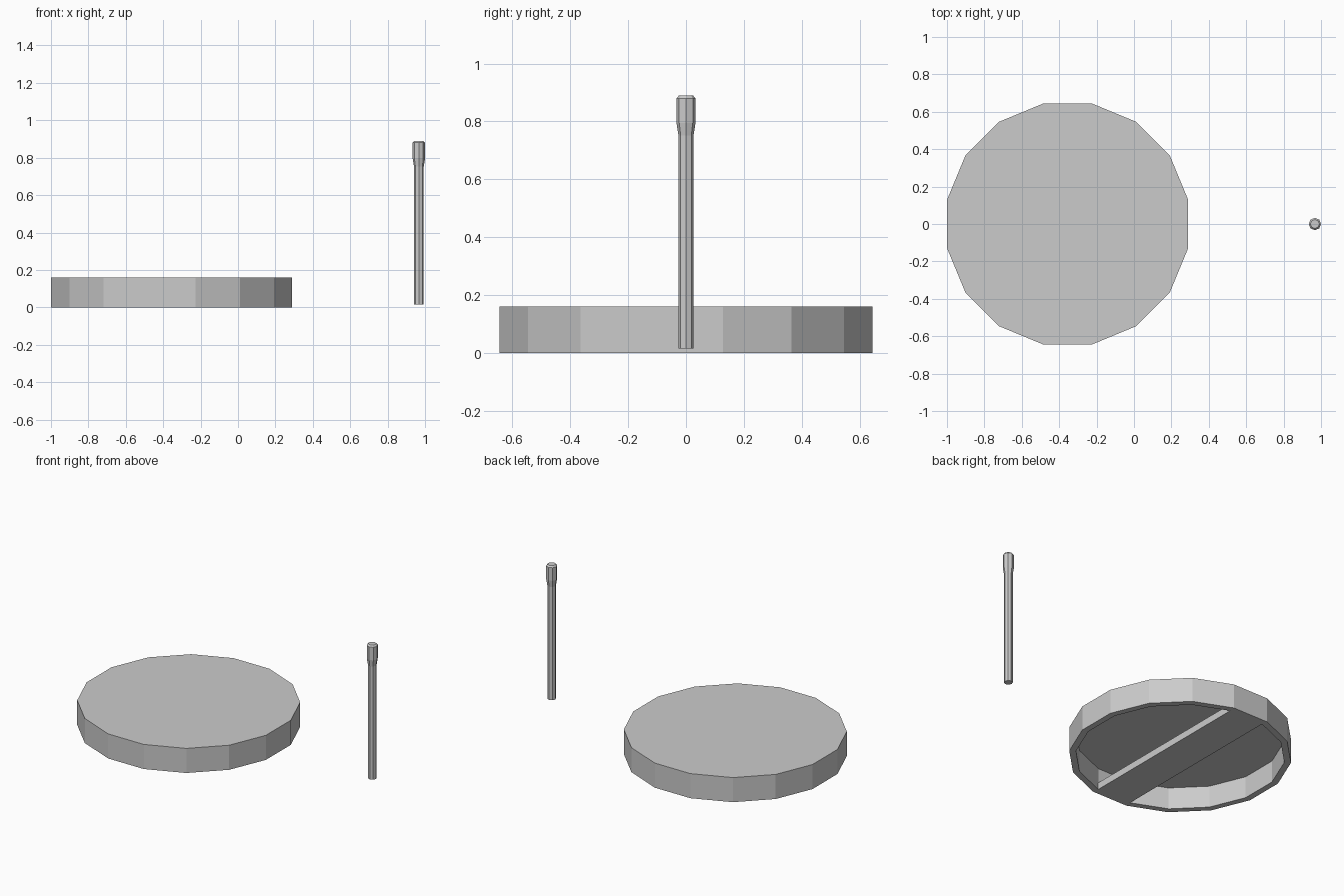
import bpy, bmesh
from math import pi, cos, sin

if "Cube" in bpy.data.objects:
    bpy.data.objects.remove(bpy.data.objects["Cube"])


def lathe(name, profile, sides, loc, turn=0.0, loop=False):
    """Spin a list of (radius, z) into a flat-shaded solid."""
    bm = bmesh.new()
    rings = [[bm.verts.new((r * cos(turn + 2 * pi * i / sides),
                            r * sin(turn + 2 * pi * i / sides), z))
              for i in range(sides)] for r, z in profile]
    for a, b in zip(rings, rings[1:]):
        for i in range(sides):
            j = (i + 1) % sides
            bm.faces.new((a[i], a[j], b[j], b[i]))
    bm.faces.new(rings[0][::-1])
    bm.faces.new(rings[-1])
    bmesh.ops.recalc_face_normals(bm, faces=bm.faces)
    mesh = bpy.data.meshes.new(name)
    bm.to_mesh(mesh)
    bm.free()
    obj = bpy.data.objects.new(name, mesh)
    obj.location = loc
    bpy.context.collection.objects.link(obj)
    return obj


SIDES = 16
FLAT = cos(pi / SIDES)          # flat-to-corner ratio
DRUM_X = -0.355
outer, inner = 0.645 / FLAT, 0.606 / FLAT

# Drum shell: skin on top, hollow underneath
lathe("drum_shell",
      [(inner, 0.142), (inner, 0), (outer, 0), (outer, 0.16)],
      SIDES, (DRUM_X, 0, 0), pi / SIDES)

# Grip bar across the open underside
bpy.ops.mesh.primitive_cube_add(size=1, location=(DRUM_X, 0, 0.0225))
bar = bpy.context.object
bar.name = "grip_bar"
bar.scale = (0.245, 1.212, 0.045)

# Beater stick with a thicker head
lathe("beater",
      [(0.026, 0.015), (0.026, 0.752), (0.033, 0.795),
       (0.033, 0.88), (0.024, 0.89)],
      8, (0.967, 0, 0))
